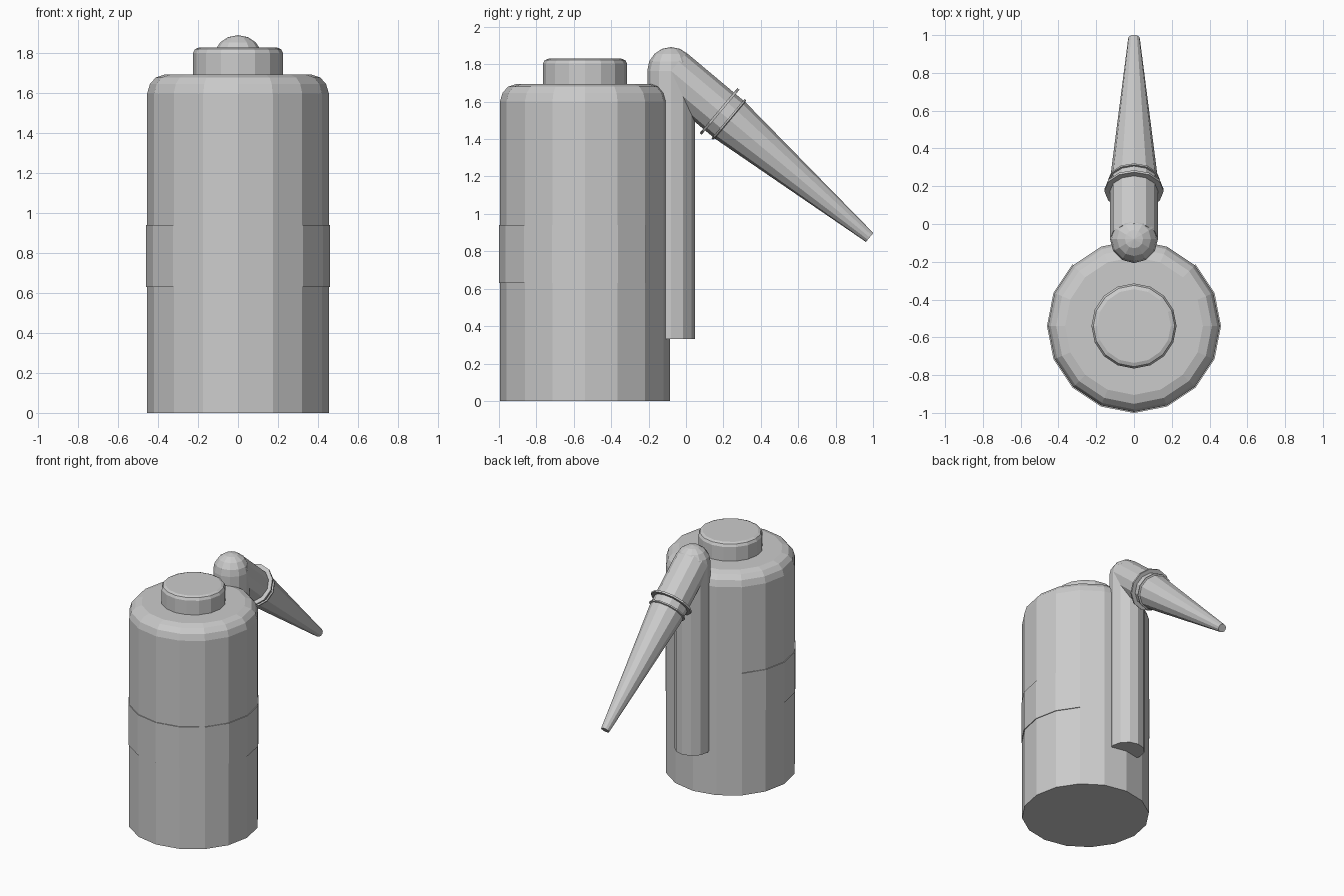
import bpy, bmesh
from math import sin, cos, pi, radians

if "Cube" in bpy.data.objects:
    bpy.data.objects.remove(bpy.data.objects["Cube"])

TANK_Y = -0.54
PIPE_Y, ELBOW_Z, PIPE_R = -0.08, 1.765, 0.127


def make_object(name, bm, loc, tilt=0.0):
    mesh = bpy.data.meshes.new(name)
    bm.to_mesh(mesh)
    bm.free()
    obj = bpy.data.objects.new(name, mesh)
    obj.location = loc
    obj.rotation_euler = (tilt, 0, 0)
    bpy.context.collection.objects.link(obj)
    return obj


def lathe(name, profile, sides, loc, tilt=0.0):
    """Flat-faced turned solid from (radius, height) points, capped at both ends."""
    bm = bmesh.new()
    rings = [[bm.verts.new((r * cos(2 * pi * i / sides), r * sin(2 * pi * i / sides), z))
              for i in range(sides)] for r, z in profile]
    for a, b in zip(rings, rings[1:]):
        for i in range(sides):
            j = (i + 1) % sides
            bm.faces.new((a[i], a[j], b[j], b[i]))
    bm.faces.new(rings[0][::-1])
    bm.faces.new(rings[-1])
    return make_object(name, bm, loc, tilt)


# Tank with rounded shoulder, and the cap on top
lathe("tank", [(0.455, 0), (0.455, 1.60), (0.441, 1.647), (0.412, 1.68), (0.365, 1.695)],
      16, (0, TANK_Y, 0))
lathe("cap", [(0.225, 1.66), (0.225, 1.803), (0.215, 1.822), (0.195, 1.83)],
      16, (0, TANK_Y, 0))

# Label band wrapped round the front and sides, open at the back
bm = bmesh.new()
columns = []
for i in range(-10, 3):
    a = i * pi / 8
    columns.append([bm.verts.new((r * cos(a), r * sin(a), z))
                    for r, z in ((0.452, 0.63), (0.461, 0.63), (0.461, 0.94), (0.452, 0.94))])
for a, b in zip(columns, columns[1:]):
    for k in range(3):
        bm.faces.new((a[k], b[k], b[k + 1], a[k + 1]))
bm.faces.new(columns[0])
bm.faces.new(columns[-1][::-1])
make_object("label_band", bm, (0, TANK_Y, 0))

# Upright pipe behind the tank
lathe("upright_pipe", [(PIPE_R, 0.33), (PIPE_R, ELBOW_Z)], 12, (0, PIPE_Y, 0))

# Ball elbow
bm = bmesh.new()
bmesh.ops.create_uvsphere(bm, u_segments=12, v_segments=8, radius=PIPE_R)
make_object("elbow", bm, (0, PIPE_Y, ELBOW_Z))

# Nozzle parts, all along an axis sloping 40 degrees down to the back
elbow = (0, PIPE_Y, ELBOW_Z)
slope = radians(-130)
lathe("nozzle_pipe", [(PIPE_R, 0), (PIPE_R, 0.41)], 12, elbow, slope)
lathe("nozzle_collar", [(0.157, 0.331), (0.157, 0.345)], 12, elbow, slope)
lathe("nozzle_cone", [(0.138, 0.398), (0.138, 0.408), (0.127, 0.412), (0.031, 1.386)],
      12, elbow, slope)
